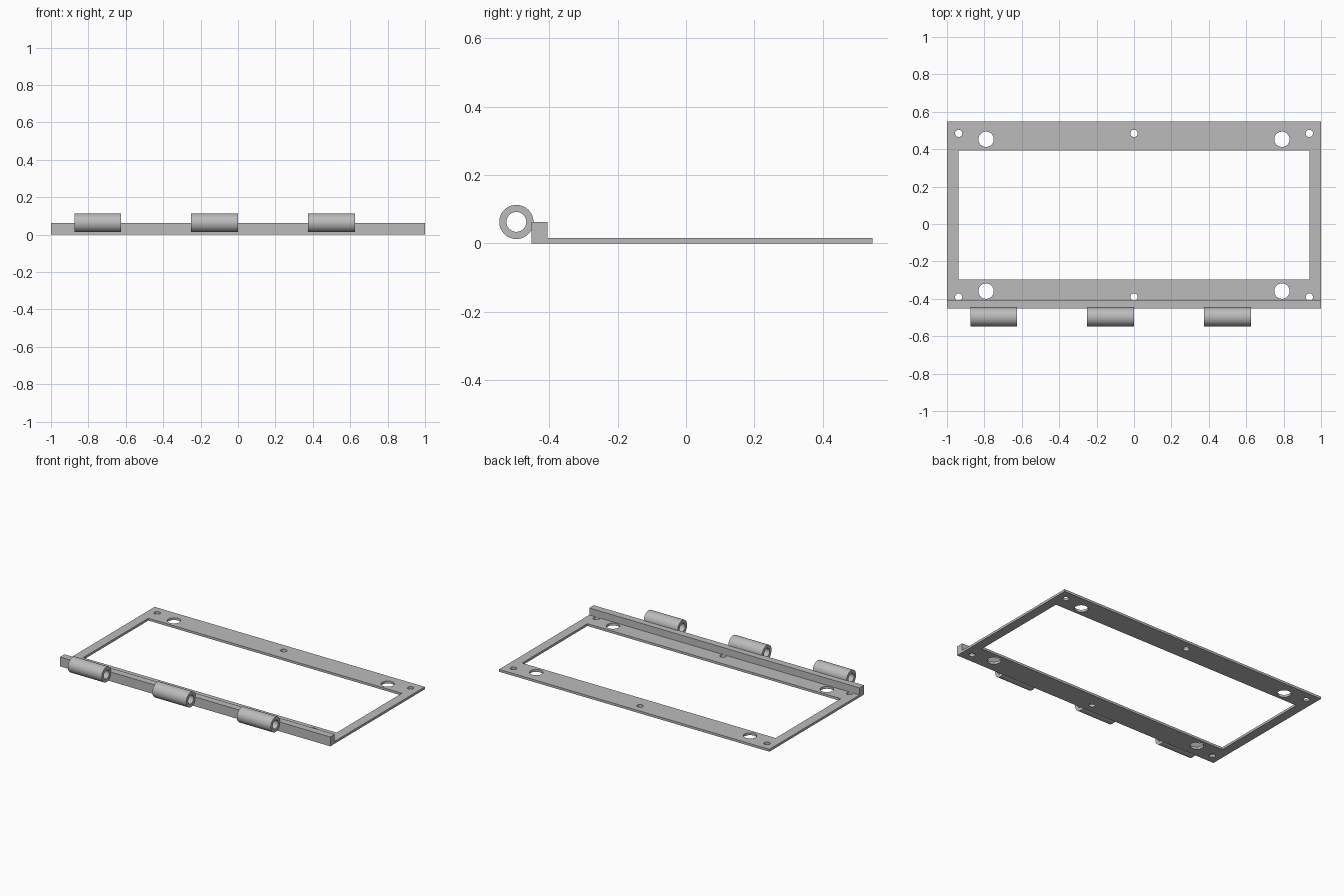
import bpy
import bmesh
from math import cos, sin, pi, radians

if "Cube" in bpy.data.objects:
    bpy.data.objects.remove(bpy.data.objects["Cube"], do_unlink=True)

# Single grey metal
metal = bpy.data.materials.new("grey_metal")
metal.use_nodes = True
grey = (0.5, 0.5, 0.5, 1)
metal.diffuse_color = grey
metal.node_tree.nodes["Principled BSDF"].inputs["Base Color"].default_value = grey


def rect(x0, x1, y0, y1):
    return [(x0, y0), (x1, y0), (x1, y1), (x0, y1)]


def circle(x, y, r, sides=48):
    return [(x + r * cos(2 * pi * i / sides), y + r * sin(2 * pi * i / sides))
            for i in range(sides)]


def extrude_outline(name, loops, depth, location, rotation=(0, 0, 0)):
    """Extrude a flat outline; the loops after the first become holes."""
    curve = bpy.data.curves.new(name, 'CURVE')
    curve.dimensions = '2D'
    curve.fill_mode = 'BOTH'
    curve.extrude = depth / 2
    for loop in loops:
        spline = curve.splines.new('POLY')
        spline.points.add(len(loop) - 1)
        for point, (x, y) in zip(spline.points, loop):
            point.co = (x, y, 0, 1)
        spline.use_cyclic_u = True
    obj = bpy.data.objects.new(name, curve)
    bpy.context.collection.objects.link(obj)
    obj.location = location
    obj.rotation_euler = rotation
    bpy.ops.object.select_all(action='DESELECT')
    obj.select_set(True)
    bpy.context.view_layer.objects.active = obj
    bpy.ops.object.convert(target='MESH')
    obj = bpy.context.object
    bm = bmesh.new()
    bm.from_mesh(obj.data)
    bmesh.ops.remove_doubles(bm, verts=bm.verts, dist=0.0001)
    bmesh.ops.recalc_face_normals(bm, faces=bm.faces)
    bm.to_mesh(obj.data)
    bm.free()
    obj.data.materials.clear()
    obj.data.materials.append(metal)
    bpy.ops.object.shade_smooth_by_angle(angle=radians(30))
    return obj


FRONT, BACK = -0.453, 0.547
THICK, LIP_TOP = 0.0156, 0.0625

# Frame plate with window, screw holes and larger mounting holes
loops = [rect(-1, 1, FRONT, BACK), rect(-0.9375, 0.9375, -0.297, 0.392)]
for y in (FRONT + 0.0625, BACK - 0.0625):
    loops += [circle(x, y, 0.0195, 32) for x in (-0.9375, 0, 0.9375)]
for y in (-0.359, 0.453):
    loops += [circle(x, y, 0.041) for x in (-0.791, 0.791)]
extrude_outline("frame_plate", loops, THICK, (0, 0, THICK / 2))

# Raised lip along the front edge
extrude_outline("front_lip", [rect(-1, 1, FRONT, -0.406)], LIP_TOP - THICK,
                (0, 0, (LIP_TOP + THICK) / 2))

# Hollow hinge barrels
for label, x in (("right", -0.75), ("middle", -0.125), ("left", 0.5)):
    extrude_outline(label + "_hinge_barrel",
                    [circle(0, 0, 0.05, 64), circle(0, 0, 0.029, 64)],
                    0.25, (x, -0.497, LIP_TOP), (0, pi / 2, 0))
